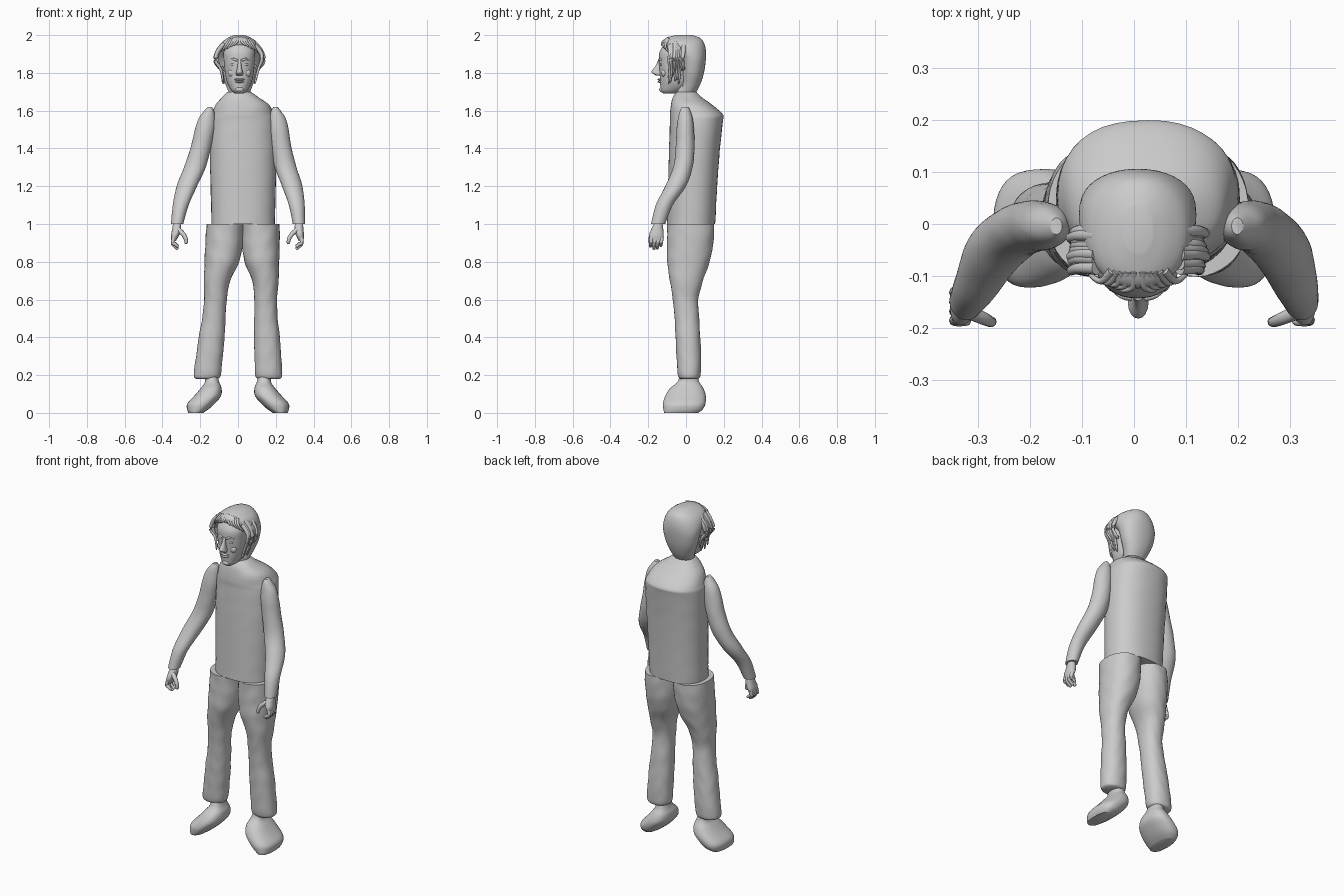
import bpy
import bmesh
import math
import random
from mathutils import Vector

random.seed(4)

default_cube = bpy.data.objects.get("Cube")
if default_cube:
    bpy.data.objects.remove(default_cube, do_unlink=True)

grey = bpy.data.materials.new("plain_grey")
grey.use_nodes = True
colour = (0.6, 0.6, 0.6, 1)
grey.diffuse_color = colour
grey.node_tree.nodes["Principled BSDF"].inputs["Base Color"].default_value = colour


def catmull(points, steps):
    """Smooth a list of equal-length tuples into a denser list."""
    points = [Vector(p) for p in points]
    result = []
    for i in range(len(points) - 1):
        before, start = points[max(i - 1, 0)], points[i]
        end, after = points[i + 1], points[min(i + 2, len(points) - 1)]
        for step in range(steps):
            t = step / steps
            tangent_in, tangent_out = (end - before) / 2, (after - start) / 2
            result.append(start * (2 * t**3 - 3 * t**2 + 1) + end * (3 * t**2 - 2 * t**3)
                          + tangent_in * (t**3 - 2 * t**2 + t) + tangent_out * (t**3 - t**2))
    return result + [points[-1]]


def finish(bm, name):
    bmesh.ops.recalc_face_normals(bm, faces=bm.faces)
    mesh = bpy.data.meshes.new(name)
    bm.to_mesh(mesh)
    bm.free()
    mesh.materials.append(grey)
    obj = bpy.data.objects.new(name, mesh)
    bpy.context.collection.objects.link(obj)
    bpy.ops.object.select_all(action="DESELECT")
    obj.select_set(True)
    bpy.context.view_layer.objects.active = obj
    bpy.ops.object.shade_smooth_by_angle(angle=math.radians(50))
    return obj


def skin(rings, name):
    """Join rings of positions into a closed tube."""
    bm = bmesh.new()
    loops = [[bm.verts.new(p) for p in ring] for ring in rings]
    count = len(loops[0])
    for low, high in zip(loops, loops[1:]):
        for i in range(count):
            j = (i + 1) % count
            bm.faces.new((low[i], low[j], high[j], high[i]))
    bm.faces.new(loops[0])
    bm.faces.new(loops[-1])
    return finish(bm, name)


def body(name, sections, place=lambda p: p, power=2.2, folds=0, sides=40, steps=5):
    """Loft rounded sections given as height, x range and y range."""
    rings = []
    for z, x0, x1, y0, y1 in catmull(sections, steps):
        ring = []
        for i in range(sides):
            a = math.tau * i / sides
            c, s = math.cos(a), math.sin(a)
            crease = 1 + folds * math.sin(z * 55 + 3 * math.sin(2 * a)) * math.sin(3 * a + z * 9)
            px = math.copysign(abs(c) ** (2 / power), c) * crease
            py = math.copysign(abs(s) ** (2 / power), s) * crease
            ring.append(place(Vector(((x0 + x1) / 2 + px * (x1 - x0) / 2,
                                      (y0 + y1) / 2 + py * (y1 - y0) / 2, z))))
        rings.append(ring)
    return skin(rings, name)


def strand(name, path, thick, tip, place=lambda p: p):
    """Sweep a tapering round tube along a smooth path."""
    points = catmull(path, 4)
    rings = []
    for i, p in enumerate(points):
        ahead = points[min(i + 1, len(points) - 1)] - points[max(i - 1, 0)]
        turn = ahead.to_track_quat("Z", "Y")
        t = i / (len(points) - 1)
        radius = (thick + (tip - thick) * t) * (0.6 if i == len(points) - 1 else 1)
        rings.append([place(p + turn @ Vector((math.cos(a), math.sin(a), 0)) * radius)
                      for a in [math.tau * k / 10 for k in range(10)]])
    return skin(rings, name)


def blob(name, centre, size):
    bm = bmesh.new()
    bmesh.ops.create_uvsphere(bm, u_segments=16, v_segments=10, radius=1)
    for v in bm.verts:
        v.co = Vector(c + s * k for c, s, k in zip(centre, size, v.co))
    return finish(bm, name)


def sided(side, lean, base):
    """Mirror a limb and lean it slightly sideways with height."""
    return lambda p: Vector((side * p.x + lean * (p.z - base), p.y, p.z))


# Sleeveless top with rounded upper back and collar
body("torso", [
    (1, -.14, .195, -.1, .155), (1.2, -.145, .2, -.095, .165),
    (1.4, -.15, .204, -.09, .18), (1.54, -.148, .2, -.085, .195),
    (1.58, -.14, .19, -.085, .195), (1.63, -.12, .165, -.08, .14),
    (1.67, -.085, .11, -.07, .085), (1.7, -.055, .068, -.05, .055)], power=2.3, folds=.006)
body("neck", [(1.62, -.05, .06, -.05, .05), (1.68, -.045, .06, -.055, .05),
              (1.76, -.045, .06, -.06, .05)])

# Limbs, built once for each side
LEG = [(.18, .11, .222, -.03, .065), (.2, .092, .235, -.043, .077),
       (.3, .084, .225, -.05, .08), (.4, .078, .215, -.055, .075),
       (.5, .076, .2, -.06, .07), (.6, .073, .193, -.07, .065),
       (.7, .058, .198, -.085, .09), (.8, .014, .197, -.1, .125),
       (.9, -.003, .197, -.1, .145), (1, -.007, .193, -.1, .15)]
ARM = [(1, .29, .355, -.185, -.11), (1.1, .265, .349, -.16, -.07),
       (1.2, .225, .333, -.11, 0), (1.3, .183, .298, -.068, .035),
       (1.4, .16, .268, -.055, .045), (1.5, .143, .248, -.05, .042),
       (1.56, .143, .23, -.042, .035), (1.6, .152, .202, -.032, .022),
       (1.62, .163, .185, -.02, .012)]
SHOE = [(0, .185, .262, -.115, .065), (.02, .155, .27, -.12, .09),
        (.05, .122, .268, -.122, .103), (.09, .09, .232, -.11, .105),
        (.13, .087, .198, -.085, .092), (.165, .1, .175, -.045, .07),
        (.21, .11, .18, -.03, .06)]
PALM = [(.91, .325, .35, -.188, -.122), (.94, .31, .352, -.195, -.118),
        (.97, .3, .348, -.185, -.12), (1.01, .303, .343, -.165, -.125)]

for label, side in (("left", 1), ("right", -1)):
    leg_place, arm_place = sided(side, .034, .2), sided(side, .04, 1)
    body(label + "_trouser_leg", LEG, leg_place, folds=.015)
    body(label + "_shoe", SHOE, sided(side, 0, 0), power=2.4)
    body(label + "_sleeve", ARM, arm_place, power=2, folds=.008)
    body(label + "_palm", PALM, arm_place, sides=20)
    for number in range(4):
        y = -.182 + number * .018
        drop = .012 * abs(number - 1.4)
        strand(f"{label}_finger_{number + 1}",
               [(.337, y, .93), (.342, y - .004, .9), (.33, y - .006, .877 + drop),
                (.312, y - .005, .862 + drop)], .011, .008, arm_place)
    strand(label + "_thumb", [(.315, -.17, .97), (.287, -.182, .945),
                              (.273, -.188, .92), (.27, -.188, .895)], .014, .009, arm_place)

# Head: skull with hair cap, and a narrower face in front
body("hair_and_skull", [
    (1.7, -.05, .065, -.045, .055), (1.74, -.066, .08, -.03, .076),
    (1.8, -.09, .103, -.03, .095), (1.87, -.104, .118, -.045, .105),
    (1.92, -.104, .118, -.1, .105), (1.96, -.087, .102, -.124, .095),
    (1.985, -.055, .07, -.105, .075), (2, -.02, .035, -.055, .035)])
body("face", [
    (1.69, -.015, .03, -.12, -.05), (1.705, -.034, .048, -.134, -.02),
    (1.73, -.05, .064, -.136, .01), (1.76, -.061, .075, -.138, .02),
    (1.81, -.07, .084, -.14, .02), (1.86, -.075, .088, -.143, .02),
    (1.91, -.076, .09, -.14, .02), (1.95, -.06, .074, -.118, .02)])

# Facial relief
MID = .008
body("nose", [(1.785, MID - .016, MID + .016, -.155, -.13),
              (1.797, MID - .02, MID + .02, -.177, -.125),
              (1.81, MID - .016, MID + .016, -.181, -.125),
              (1.84, MID - .01, MID + .01, -.16, -.125),
              (1.87, MID - .009, MID + .009, -.147, -.125)], sides=16)
blob("upper_lip", (MID, -.139, 1.765), (.028, .012, .006))
blob("lower_lip", (MID, -.138, 1.753), (.024, .013, .006))
blob("chin", (MID, -.126, 1.712), (.024, .016, .015))
for label, side in (("left", 1), ("right", -1)):
    blob(label + "_eye", (MID + side * .032, -.128, 1.845), (.016, .011, .008))
    blob(label + "_cheek", (MID + side * .04, -.115, 1.8), (.022, .018, .022))
    strand(label + "_brow", [(MID + side * .014, -.142, 1.866),
                             (MID + side * .034, -.137, 1.873),
                             (MID + side * .056, -.118, 1.866)], .007, .004)

# Loose hair: side locks and swept fringe
for label, side in (("left", 1), ("right", -1)):
    for number in range(9):
        y = -.085 + number * .009
        r = random.uniform(-.01, .01)
        end = 1.8 + random.uniform(-.07, .05)
        strand(f"{label}_lock_{number + 1}",
               [(MID + side * .08, y, 1.95 + r), (MID + side * .114, y, 1.91 + r),
                (MID + side * (.122 + r), y - .005, 1.865), (MID + side * .1, y, 1.82),
                (MID + side * (.083 + r / 2), y - .008, end)], .013, .005)
    for number in range(5):
        x = .012 + number * .015
        strand(f"{label}_fringe_{number + 1}",
               [(MID + side * x * .7, -.09, 1.985 - number * .002),
                (MID + side * x, -.122 + number * .003, 1.965 - number * .004),
                (MID + side * (x + .022), -.128 + number * .008, 1.945 - number * .008)],
               .009, .004)
